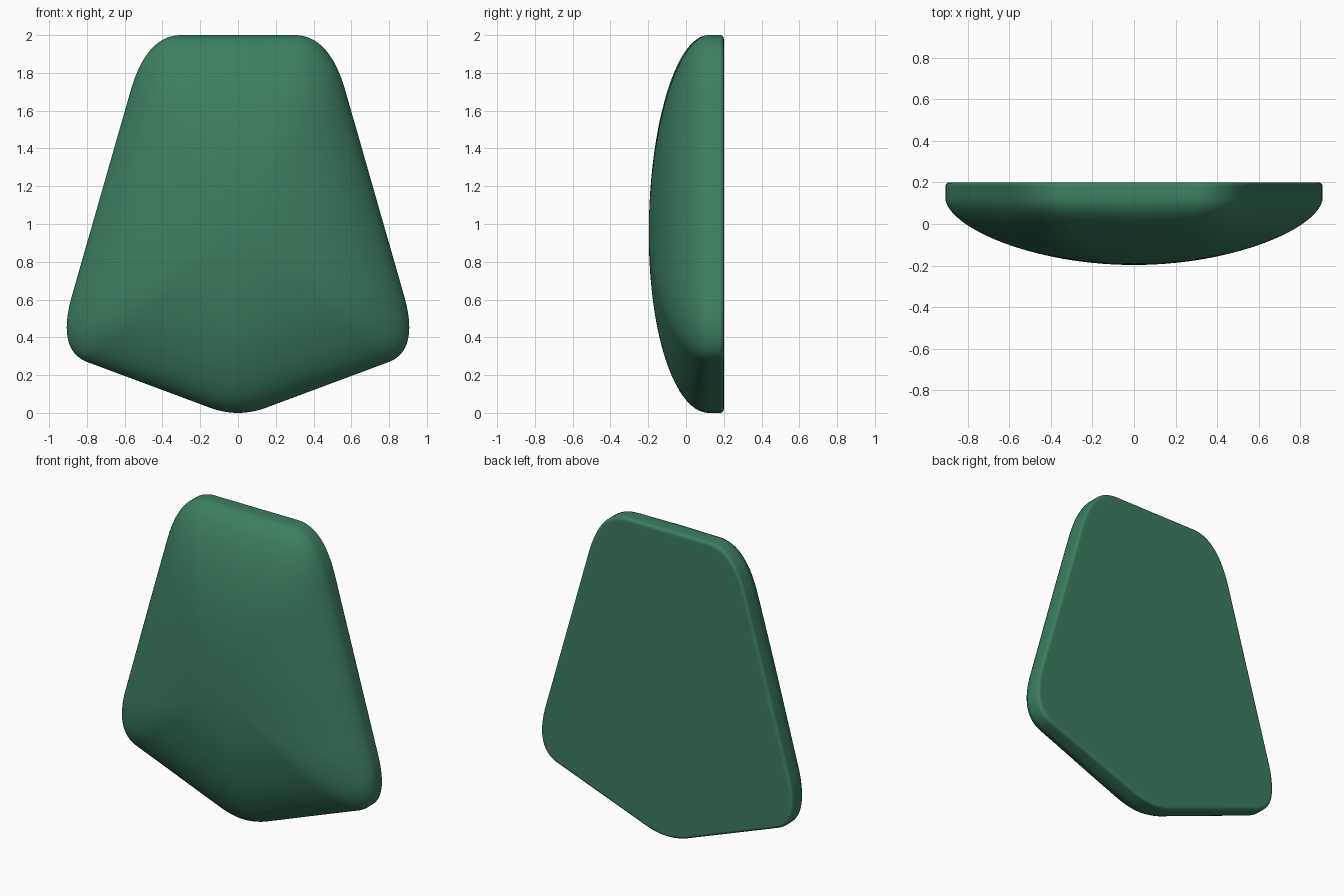
import bpy, bmesh, math
from mathutils import Vector

if "Cube" in bpy.data.objects:
    bpy.data.objects.remove(bpy.data.objects["Cube"])

CENTRE = Vector((0, 0.95))


def lerp_points(a, b, n):
    return [a.lerp(b, i / n) for i in range(n)]


def corner(a, c, b, n):
    # quadratic curve from a to b pulled towards c
    return [a.lerp(c, i / n).lerp(c.lerp(b, i / n), i / n) for i in range(n)]


# Right half of the rounded five-sided outline, bottom to top
V = Vector
bottom, low_a, low_b = V((0.15, 0.028)), V((0.80, 0.27)), V((0.885, 0.60))
high_a, high_b = V((0.57, 1.70)), V((0.30, 2.0))
tip = corner(V((-0.15, 0.028)), V((0, -0.028)), bottom, 16)[8:]
half = (tip + lerp_points(bottom, low_a, 10)
        + corner(low_a, V((0.955, 0.331)), low_b, 16)
        + lerp_points(low_b, high_a, 14)
        + corner(high_a, V((0.486, 2.0)), high_b, 16)
        + lerp_points(high_b, V((0, 2.0)), 5) + [V((0, 2.0))])
outline = half + [V((-p.x, p.y)) for p in reversed(half[1:-1])]
outline = [p - CENTRE for p in outline]

bm = bmesh.new()


def add_ring(points, ys):
    return [bm.verts.new((p.x, y, p.y + CENTRE.y)) for p, y in zip(points, ys)]


def bridge(a, b):
    n = len(a)
    for i in range(n):
        j = (i + 1) % n
        bm.faces.new((a[i], a[j], b[j], b[i]))


rings = []
# Domed front: rings grow from the middle, from oval to the full outline
STEPS = 28
for k in range(1, STEPS + 1):
    s = math.sin(math.pi / 2 * k / STEPS)
    w = 0.7 * (1 - s)
    pts, ys = [], []
    for p in outline:
        d = p.normalized()
        oval = d / math.sqrt((d.x / 0.9) ** 2 + d.y ** 2)
        pts.append(p.lerp(oval, w) * s)
        power = 0.5 + 0.1 * abs(d.x)
        ys.append(0.12 - 0.317 * max(0, 1 - s * s) ** power)
    rings.append(add_ring(pts, ys))

# Small rounded back edge, then a thin flat border
R = 0.02
edge = [(R * (1 - math.cos(a)), 0.2 - R + R * math.sin(a))
        for a in (math.pi / 2 * i / 5 for i in range(6))] + [(R + 0.01, 0.2)]
for inset, y in edge:
    pts = [V((p.x * (1 - inset / 0.9), p.y * (1 - inset))) for p in outline]
    rings.append(add_ring(pts, [y] * len(pts)))

for a, b in zip(rings, rings[1:]):
    bridge(a, b)

# Front pole and flat back
pole = bm.verts.new((0, 0.12 - 0.317, CENTRE.y))
first = rings[0]
for i in range(len(first)):
    bm.faces.new((pole, first[(i + 1) % len(first)], first[i]))
bm.faces.new(rings[-1])
bmesh.ops.recalc_face_normals(bm, faces=bm.faces)

mesh = bpy.data.meshes.new("domed_panel")
bm.to_mesh(mesh)
bm.free()
panel = bpy.data.objects.new("domed_panel", mesh)
bpy.context.collection.objects.link(panel)

green = bpy.data.materials.new("green")
green.diffuse_color = (0.045, 0.21, 0.115, 1)
green.use_nodes = True
green.node_tree.nodes["Principled BSDF"].inputs["Base Color"].default_value = green.diffuse_color
mesh.materials.append(green)

bpy.context.view_layer.objects.active = panel
panel.select_set(True)
bpy.ops.object.shade_smooth_by_angle(angle=math.radians(40))
